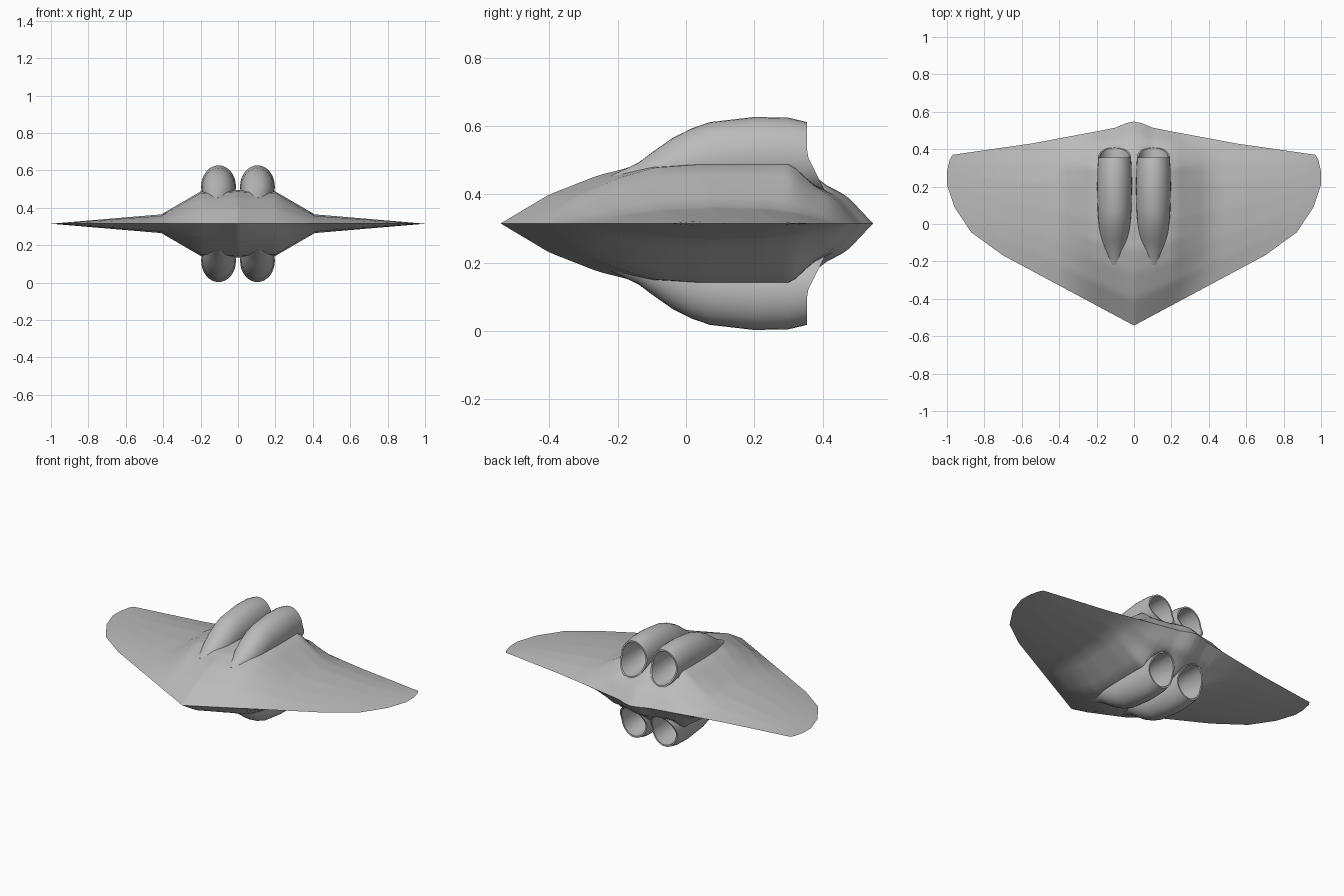
import bpy, bmesh, math

if "Cube" in bpy.data.objects:
    bpy.data.objects.remove(bpy.data.objects["Cube"])

MID = 0.315          # height of the symmetry plane
NX = 0.104           # sideways position of the engine pods

grey = bpy.data.materials.new("hull grey")
grey.diffuse_color = (0.5, 0.5, 0.5, 1)
grey.use_nodes = True
grey.node_tree.nodes["Principled BSDF"].inputs["Base Color"].default_value = grey.diffuse_color


def lerp(pts, v):
    """Piecewise linear curve through (v, value) points."""
    if v <= pts[0][0]:
        return pts[0][1]
    for (a, fa), (b, fb) in zip(pts, pts[1:]):
        if v <= b:
            return fa + (fb - fa) * (v - a) / (b - a)
    return pts[-1][1]


LEAD = [(0, -.543), (.7, -.168), (.87, -.045), (.96, .09), (1, .21)]
TRAIL = [(0, .548), (.04, .54), (.1, .515), (.2, .495), (.55, .43),
         (.97, .37), (.985, .345), (1, .28)]
SPAN = [(0, .18), (.2, .172), (.41, .05), (1, 0)]
CHORD_IN = [(0, 0), (.13, .47), (.26, .78), (.37, .95), (.5, 1), (.8, 1),
            (.87, .64), (.93, .45), (1, 0)]
CHORD_OUT = [(0, 0), (.15, .5), (.3, .82), (.5, 1), (.7, .93), (.85, .6), (1, 0)]

# engine pod end section: centre height, half height, half width
END_C, END_RZ, END_RX = .193, .104, .088


def height(x, y, t):
    k = min(1, max(0, (x - .2) / .25))
    h = lerp(SPAN, x) * ((1 - k) * lerp(CHORD_IN, t) + k * lerp(CHORD_OUT, t))
    u = (x - NX) / (END_RX * .95)
    if y > .17 and abs(u) < 1:            # hollow under the exhaust openings
        h = min(h, END_C - END_RZ * .95 * math.sqrt(1 - u * u))
    return h


def finish(bm, name):
    bmesh.ops.remove_doubles(bm, verts=bm.verts, dist=1e-5)
    bmesh.ops.dissolve_degenerate(bm, edges=bm.edges, dist=1e-5)
    bmesh.ops.recalc_face_normals(bm, faces=bm.faces)
    me = bpy.data.meshes.new(name)
    bm.to_mesh(me)
    bm.free()
    me.materials.append(grey)
    ob = bpy.data.objects.new(name, me)
    bpy.context.collection.objects.link(ob)
    bpy.ops.object.select_all(action='DESELECT')
    ob.select_set(True)
    bpy.context.view_layer.objects.active = ob
    bpy.ops.object.shade_smooth_by_angle(angle=math.radians(40))
    return ob


# Flying wing hull: one grid per quarter, welded along the edges
xs = [i * .0125 for i in range(17)] + [.25, .3, .36, .41, .48, .55, .63, .7, .78,
                                       .83, .87, .9, .93, .96, .97, .985, 1]
ROWS = 48
bm = bmesh.new()
for sx in (1, -1):
    for sz in (1, -1):
        grid = []
        for x in xs:
            a, b = lerp(LEAD, x), lerp(TRAIL, x)
            col = []
            for j in range(ROWS + 1):
                t = j / ROWS
                y = a + (b - a) * t
                col.append(bm.verts.new((sx * x, y, MID + sz * height(x, y, t))))
            grid.append(col)
        for c, d in zip(grid, grid[1:]):
            for j in range(ROWS):
                bm.faces.new((c[j], d[j], d[j + 1], c[j + 1]))
finish(bm, "flying_wing_hull")

# Engine pods: y, top height, bottom height, half width
PODS = [(-.22, .14, .06, .03), (-.14, .178, .06, .058), (-.09, .215, .06, .07),
        (-.04, .25, .06, .08), (.015, .278, .07, .086), (.07, .297, .075, .09),
        (.2, .312, .085, .093), (.3, .31, .088, .091)]
N = 32


def ring(bm, sx, sz, y, c, rz, rx, slant=0):
    out = []
    for i in range(N):
        a = 2 * math.pi * i / N
        h = c + rz * math.sin(a)
        yy = y + slant * max(0, .2 - h)      # lower lip sweeps backwards
        out.append(bm.verts.new((sx * (NX + rx * math.cos(a)), yy, MID + sz * h)))
    return out


def engine_pod(sx, sz, name):
    bm = bmesh.new()
    rings = [ring(bm, sx, sz, y, (t + b) / 2, (t - b) / 2, w) for y, t, b, w in PODS]
    rings.append(ring(bm, sx, sz, .355, END_C, END_RZ, END_RX, .5))
    # thin lip, then the inner duct
    rings.append(ring(bm, sx, sz, .355, END_C, END_RZ * .91, END_RX * .9, .5))
    rings.append(ring(bm, sx, sz, .28, END_C, END_RZ * .88, END_RX * .87))
    rings.append(ring(bm, sx, sz, .19, END_C, END_RZ * .7, END_RX * .7))
    for p, q in zip(rings, rings[1:]):
        for i in range(N):
            k = (i + 1) % N
            bm.faces.new((p[i], p[k], q[k], q[i]))
    bm.faces.new(rings[0])
    bm.faces.new(rings[-1])
    finish(bm, name)


for sx, side in ((1, "right"), (-1, "left")):
    for sz, level in ((1, "upper"), (-1, "lower")):
        engine_pod(sx, sz, f"{level}_{side}_engine_pod")
